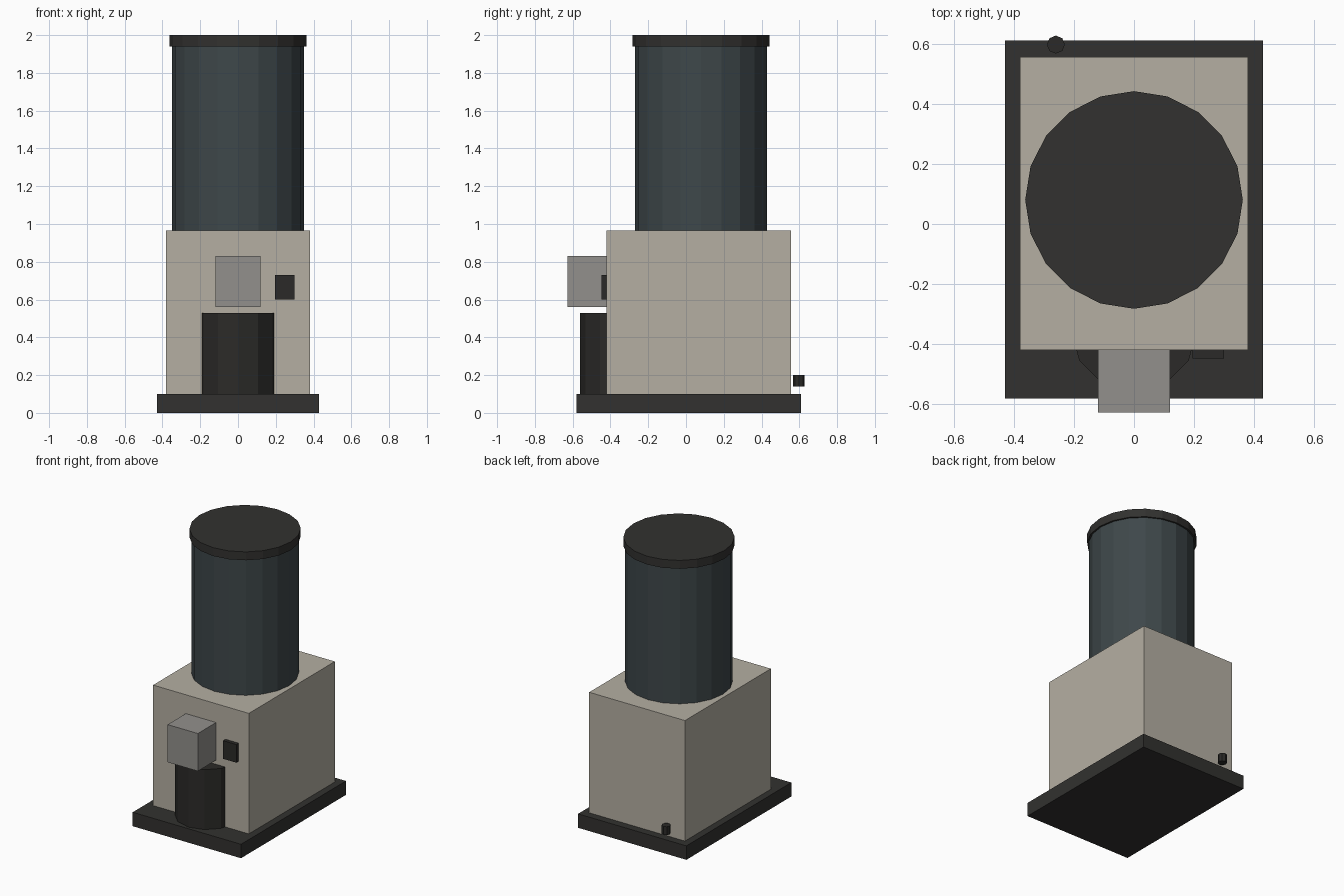
import bpy, math

if "Cube" in bpy.data.objects:
    bpy.data.objects.remove(bpy.data.objects["Cube"])


def material(name, rgb):
    m = bpy.data.materials.new(name)
    m.diffuse_color = (*rgb, 1)
    m.use_nodes = True
    m.node_tree.nodes["Principled BSDF"].inputs["Base Color"].default_value = m.diffuse_color
    return m


DARK = material("dark_plastic", (0.032, 0.031, 0.029))
BLACK = material("black_plastic", (0.024, 0.023, 0.021))
BEIGE = material("beige_enamel", (0.46, 0.43, 0.365))
SMOKE = material("smoked_glass", (0.048, 0.063, 0.068))
STEEL = material("steel", (0.29, 0.28, 0.265))


def finish(name, mat):
    o = bpy.context.object
    o.name = name
    o.data.materials.append(mat)
    return o


def box(name, x, y, z, mat):
    """Box from (min, max) pairs on each axis."""
    bpy.ops.mesh.primitive_cube_add(size=1, location=[sum(p) / 2 for p in (x, y, z)])
    o = finish(name, mat)
    o.scale = [p[1] - p[0] for p in (x, y, z)]
    bpy.ops.object.transform_apply(location=False, rotation=False, scale=True)
    return o


def cylinder(name, x, y, z, radius, sides, mat):
    """Upright faceted cylinder with z given as (min, max)."""
    bpy.ops.mesh.primitive_cylinder_add(vertices=sides, radius=radius,
                                        depth=z[1] - z[0], location=(x, y, sum(z) / 2))
    return finish(name, mat)


# Base plate and main housing
box("base_plate", (-0.43, 0.43), (-0.58, 0.61), (0, 0.10), DARK)
box("housing", (-0.38, 0.38), (-0.42, 0.555), (0.10, 0.965), BEIGE)

# Bean hopper with lid
cylinder("hopper", 0, 0.08, (0.965, 1.94), 0.35, 20, SMOKE)
cylinder("hopper_lid", 0, 0.08, (1.94, 2.0), 0.362, 20, DARK)

# Front: spout, catch bin and switch
box("spout", (-0.12, 0.12), (-0.627, -0.42), (0.56, 0.83), STEEL)
cylinder("catch_bin", 0, -0.35, (0.10, 0.53), 0.21, 12, BLACK)
box("switch", (0.195, 0.30), (-0.447, -0.42), (0.60, 0.73), BLACK)

# Cable stub behind the housing
cylinder("cable_stub", -0.26, 0.597, (0.14, 0.20), 0.03, 8, BLACK)
